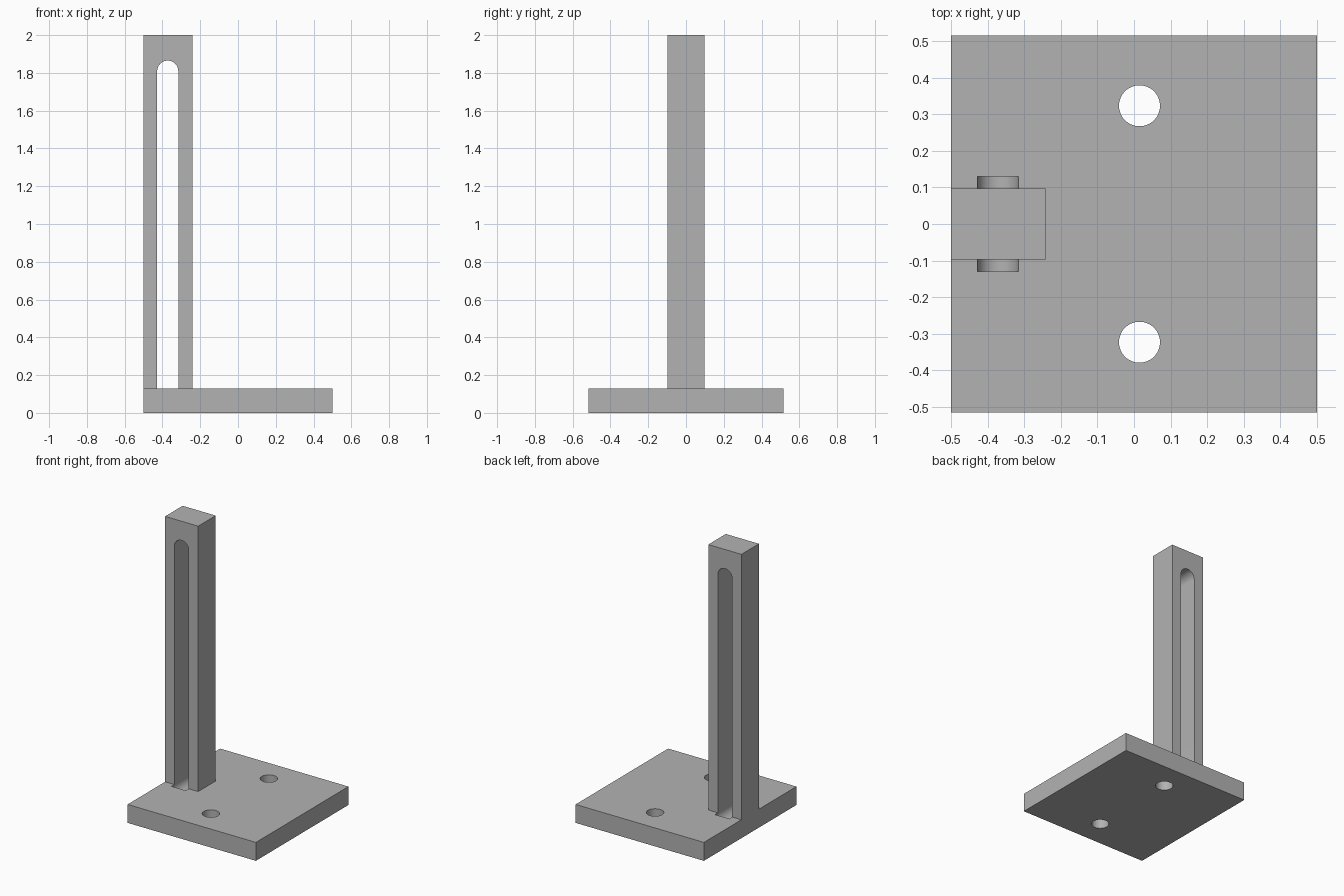
import bpy, bmesh, math
from mathutils import Vector

cube = bpy.data.objects.get("Cube")
if cube:
    bpy.data.objects.remove(cube, do_unlink=True)

BASE_X, BASE_Y, BASE_Z = 0.5, 0.515, 0.13
POST_RIGHT, POST_Y, TOP = -0.242, 0.0975, 2.0
SLOT_X, SLOT_R, SLOT_Y = -0.372, 0.056, 0.13
HOLE_X, HOLE_Y, HOLE_R = 0.015, 0.323, 0.056

grey = bpy.data.materials.new("plain grey")
grey.use_nodes = True
COLOUR = (0.45, 0.45, 0.45, 1)
grey.diffuse_color = COLOUR
grey.node_tree.nodes["Principled BSDF"].inputs["Base Color"].default_value = COLOUR


def prism(name, outline, depth):
    """Extrude a closed outline of 3D points along a depth vector."""
    bm = bmesh.new()
    face = bm.faces.new([bm.verts.new(p) for p in outline])
    moved = bmesh.ops.extrude_face_region(bm, geom=[face])["geom"]
    verts = [v for v in moved if isinstance(v, bmesh.types.BMVert)]
    bmesh.ops.translate(bm, verts=verts, vec=Vector(depth))
    bmesh.ops.recalc_face_normals(bm, faces=bm.faces)
    mesh = bpy.data.meshes.new(name)
    bm.to_mesh(mesh)
    bm.free()
    mesh.materials.append(grey)
    obj = bpy.data.objects.new(name, mesh)
    bpy.context.collection.objects.link(obj)
    return obj


def box(name, x0, x1, y, z0, z1):
    outline = [(x0, -y, z0), (x1, -y, z0), (x1, y, z0), (x0, y, z0)]
    return prism(name, outline, (0, 0, z1 - z0))


def arc(start, end, steps):
    return [start + (end - start) * i / steps for i in range(steps + 1)]


def combine(target, tool, operation):
    """Apply a boolean, then discard the helper object."""
    tool.hide_render = True
    mod = target.modifiers.new(tool.name, "BOOLEAN")
    mod.operation, mod.solver, mod.object = operation, "EXACT", tool
    bpy.context.view_layer.objects.active = target
    bpy.ops.object.modifier_apply(modifier=mod.name)
    bpy.data.objects.remove(tool, do_unlink=True)


# Base plate with an upright post flush with one edge
bracket = box("slotted_post_bracket", -BASE_X, BASE_X, BASE_Y, 0, BASE_Z)
post = box("post", -BASE_X, POST_RIGHT, POST_Y, BASE_Z / 2, TOP)
combine(bracket, post, "UNION")

# Round-ended slot through the post, its lower end sunk into the plate
ends = [(1.865 - SLOT_R, 0), (BASE_Z, math.pi)]
outline = [(SLOT_X + SLOT_R * math.cos(a), -SLOT_Y, z + SLOT_R * math.sin(a))
           for z, start in ends for a in arc(start, start + math.pi, 24)]
combine(bracket, prism("slot_cutter", outline, (0, 2 * SLOT_Y, 0)), "DIFFERENCE")

# Pair of round mounting holes through the plate
for side in (-1, 1):
    ring = [(HOLE_X + HOLE_R * math.cos(a), side * HOLE_Y + HOLE_R * math.sin(a), -0.1)
            for a in arc(0, math.tau, 48)[:-1]]
    combine(bracket, prism("hole_cutter", ring, (0, 0, 0.4)), "DIFFERENCE")

# Smooth the round walls while keeping the edges crisp
bpy.ops.object.select_all(action="DESELECT")
bracket.select_set(True)
bpy.context.view_layer.objects.active = bracket
bpy.ops.object.shade_smooth_by_angle(angle=math.radians(30))
